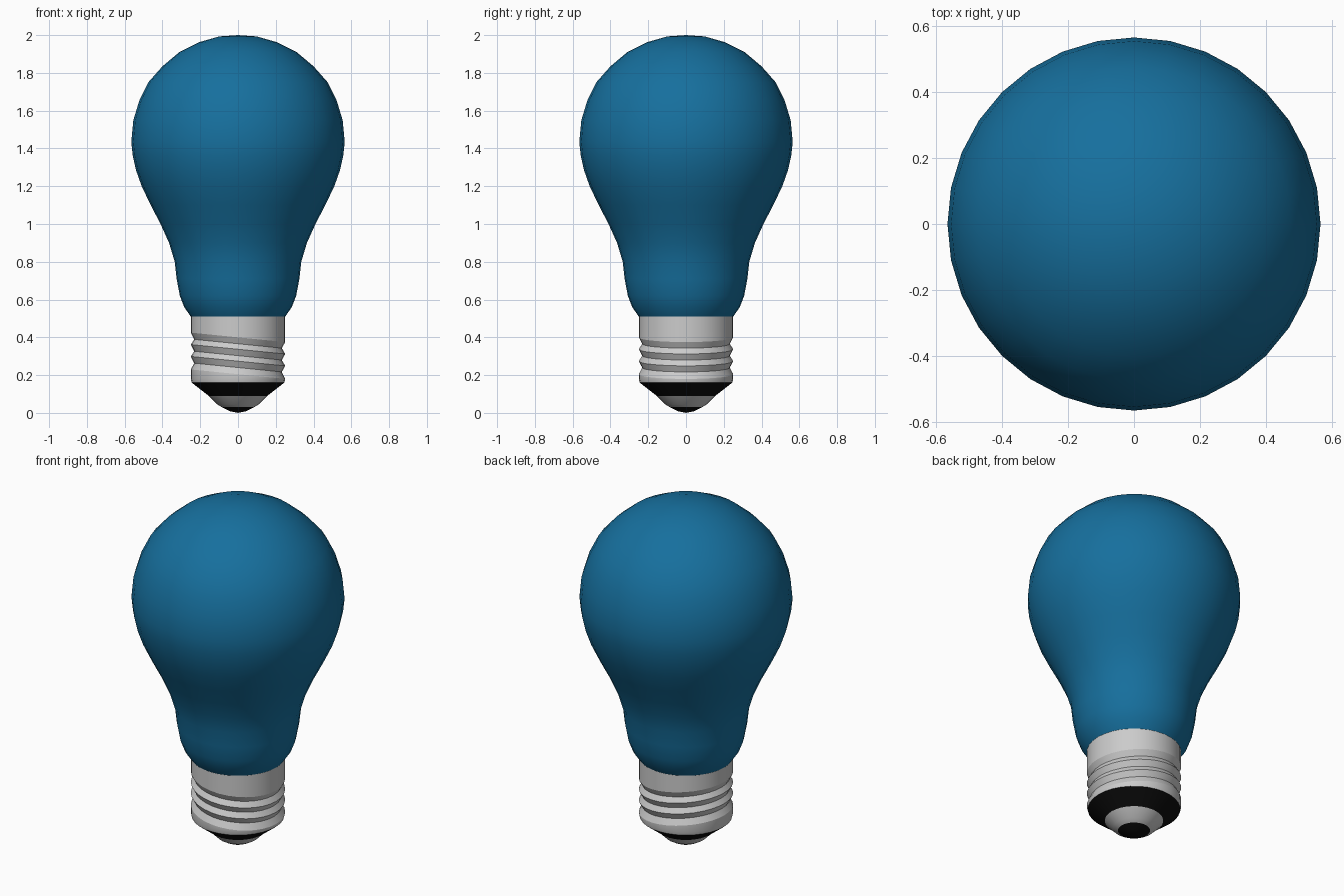
import bpy, bmesh, math

if "Cube" in bpy.data.objects:
    bpy.data.objects.remove(bpy.data.objects["Cube"])

SEGMENTS = 32


def material(name, rgb):
    m = bpy.data.materials.new(name)
    m.diffuse_color = (*rgb, 1)
    m.use_nodes = True
    m.node_tree.nodes["Principled BSDF"].inputs["Base Color"].default_value = m.diffuse_color
    return m


def lathe(name, profile, mat=None, angle=40):
    """Spin (radius, height, tilt) points round z; tilt slopes a ring along x."""
    bm = bmesh.new()
    rings = []
    for r, z, *tilt in profile:
        slope = tilt[0] if tilt else 0
        if r == 0:
            rings.append([bm.verts.new((0, 0, z))] * SEGMENTS)
            continue
        ring = []
        for i in range(SEGMENTS):
            a = math.tau * i / SEGMENTS
            x, y = r * math.cos(a), r * math.sin(a)
            ring.append(bm.verts.new((x, y, z + slope * x)))
        rings.append(ring)
    for low, high in zip(rings, rings[1:]):
        for i in range(SEGMENTS):
            j = (i + 1) % SEGMENTS
            corners = list(dict.fromkeys((low[i], low[j], high[j], high[i])))
            bm.faces.new(corners)
    mesh = bpy.data.meshes.new(name)
    bm.to_mesh(mesh)
    bm.free()
    obj = bpy.data.objects.new(name, mesh)
    bpy.context.collection.objects.link(obj)
    if mat:
        mesh.materials.append(mat)
    bpy.ops.object.select_all(action='DESELECT')
    obj.select_set(True)
    bpy.context.view_layer.objects.active = obj
    bpy.ops.object.shade_smooth_by_angle(angle=math.radians(angle))
    return obj


blue = material("blue_glass", (0.008, 0.16, 0.34))
black = material("black_insulator", (0.004, 0.004, 0.004))

# Glass envelope: narrow neck flaring into a round head
lathe("glass_bulb", [
    (0.25, 0.51), (0.285, 0.56), (0.308, 0.62), (0.325, 0.71), (0.335, 0.80),
    (0.365, 0.90), (0.41, 1.00), (0.462, 1.10), (0.51, 1.20), (0.54, 1.285),
    (0.557, 1.36), (0.565, 1.435), (0.554, 1.55), (0.522, 1.655),
    (0.475, 1.75), (0.40, 1.835), (0.308, 1.912), (0.205, 1.963),
    (0.10, 1.993), (0, 2.0)], blue)

# Metal screw cap with three tilted thread grooves
thread = []
for i in range(3):
    groove = 0.24 + 0.063 * i
    thread += [(0.232, groove, -0.1), (0.25, groove + 0.034, -0.1)]
lathe("screw_cap", [(0.245, 0.16), (0.25, 0.18), (0.25, 0.205, -0.1)]
      + thread + [(0.25, 0.43), (0.25, 0.51)], angle=22)

# Insulating cone, metal contact and its tip under the cap
lathe("insulator", [(0.155, 0.09), (0.245, 0.16)], black)
lathe("contact", [(0.085, 0.03), (0.11, 0.045), (0.155, 0.09)])
lathe("contact_tip", [(0, 0), (0.04, 0.008), (0.085, 0.03)], black)
